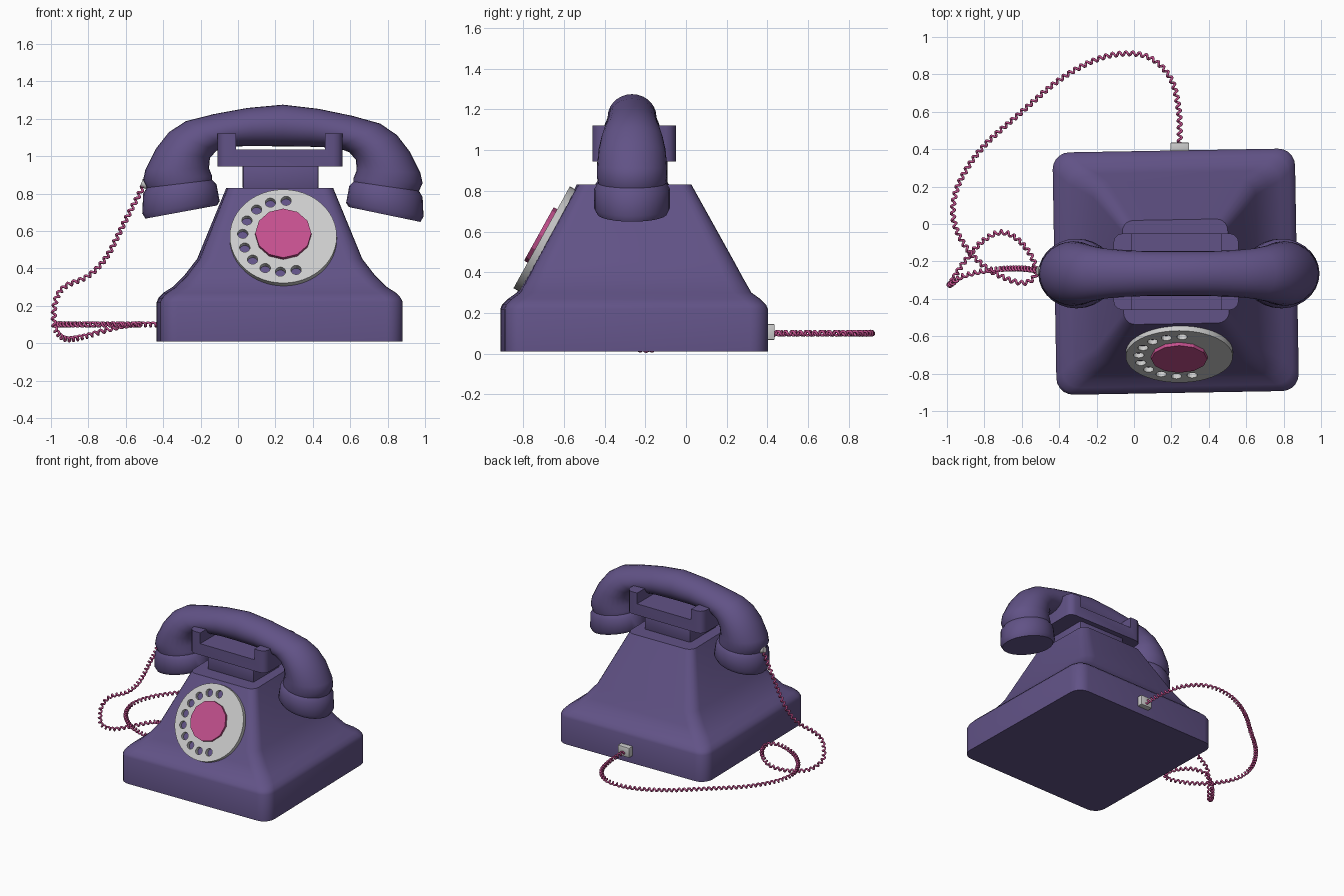
import bpy, bmesh, math
from mathutils import Vector, Matrix

if "Cube" in bpy.data.objects:
    bpy.data.objects.remove(bpy.data.objects["Cube"])

CX, CY = 0.235, -0.255          # axis of the telephone body


def material(name, rgb):
    m = bpy.data.materials.new(name)
    m.diffuse_color = (*rgb, 1)
    m.use_nodes = True
    m.node_tree.nodes["Principled BSDF"].inputs["Base Color"].default_value = m.diffuse_color
    return m


PURPLE = material("purple", (0.12, 0.085, 0.24))
PINK = material("pink", (0.55, 0.08, 0.27))


def finish(name, bm, mat=None, angle=35):
    bmesh.ops.recalc_face_normals(bm, faces=bm.faces)
    me = bpy.data.meshes.new(name)
    bm.to_mesh(me)
    bm.free()
    ob = bpy.data.objects.new(name, me)
    bpy.context.collection.objects.link(ob)
    if mat:
        me.materials.append(mat)
    bpy.ops.object.select_all(action='DESELECT')
    ob.select_set(True)
    bpy.context.view_layer.objects.active = ob
    if angle:
        bpy.ops.object.shade_smooth_by_angle(angle=math.radians(angle))
    return ob


def loft(name, rings, mat, angle=35):
    bm = bmesh.new()
    vr = [[bm.verts.new(p) for p in r] for r in rings]
    n = len(vr[0])
    for a, b in zip(vr, vr[1:]):
        for i in range(n):
            bm.faces.new((a[i], a[(i + 1) % n], b[(i + 1) % n], b[i]))
    bm.faces.new(vr[0])
    bm.faces.new(vr[-1])
    return finish(name, bm, mat, angle)


def rounded_rect(hx, hy, r, z, seg=5):
    pts = []
    for k, (sx, sy) in enumerate([(1, 1), (-1, 1), (-1, -1), (1, -1)]):
        for i in range(seg + 1):
            t = math.pi / 2 * (k + i / seg)
            pts.append(Vector((sx * (hx - r) + r * math.cos(t),
                               sy * (hy - r) + r * math.sin(t), z)))
    return pts


def box(name, lo, hi, mat=None, bevel=0.0):
    bm = bmesh.new()
    lo, hi = Vector(lo), Vector(hi)
    bmesh.ops.create_cube(bm, size=1, matrix=Matrix.Translation((lo + hi) / 2)
                          @ Matrix.Diagonal((*(hi - lo), 1)))
    if bevel:
        bmesh.ops.bevel(bm, geom=bm.edges[:], offset=bevel, segments=2,
                        affect='EDGES', profile=0.5)
    return finish(name, bm, mat)


def cylinder(bm, r, z0, z1, sides, mat=Matrix(), x=0, y=0):
    bmesh.ops.create_cone(bm, cap_ends=True, segments=sides, radius1=r, radius2=r,
                          depth=z1 - z0,
                          matrix=mat @ Matrix.Translation((x, y, (z0 + z1) / 2)))


# Body: flared shell, half width in x, half depth in y, corner radius, height
body = loft("body", [rounded_rect(*s) for s in [
    (.648, .648, .09, .01), (.648, .648, .09, .22), (.638, .638, .09, .242),
    (.615, .612, .09, .268), (.565, .568, .09, .30), (.500, .532, .09, .365),
    (.435, .487, .085, .45), (.282, .278, .06, .83)]], PURPLE)
body.matrix_world = Matrix.Translation((CX - .012, CY, 0)) @ Matrix.Rotation(math.radians(1), 4, 'Z')

# Neck under the cradle
box("neck", (.025, -.42, .82), (.43, -.09, .96), PURPLE, .012)

# Cradle: U profile extruded front to back, outer corners rounded
profile = [(-.11, .945), (.56, .945), (.56, 1.12), (.465, 1.12),
           (.465, 1.035), (-.01, 1.035), (-.01, 1.12), (-.11, 1.12)]
bm = bmesh.new()
face = bm.faces.new([bm.verts.new((x, -.46, z)) for x, z in profile])
ext = bmesh.ops.extrude_face_region(bm, geom=[face])
bmesh.ops.translate(bm, vec=(0, .41, 0),
                    verts=[v for v in ext["geom"] if isinstance(v, bmesh.types.BMVert)])
corners = [e for e in bm.edges
           if abs(e.verts[0].co.z - e.verts[1].co.z) > .15]
bmesh.ops.bevel(bm, geom=corners, offset=.05, segments=3, affect='EDGES', profile=.5)
finish("cradle", bm, PURPLE)

# Handset: outer point, inner point and half depth of each section, then mirrored
half = [((-.495, .657), (-.112, .732), .172), ((-.512, .685), (-.098, .755), .186),
        ((-.507, .79), (-.115, .845), .186), ((-.488, .822), (-.138, .868), .168),
        ((-.507, .865), (-.138, .888), .173), ((-.495, .92), (-.155, .93), .172),
        ((-.44, 1.03), (-.15, .985), .165), ((-.37, 1.12), (-.115, 1.025), .15),
        ((-.28, 1.18), (-.06, 1.045), .135), ((-.13, 1.22), (.02, 1.05), .124),
        ((.05, 1.255), (.1, 1.052), .12)]


def flip(p):
    return (.48 - p[0], p[1])


sections = half + [((.24, 1.275), (.24, 1.052), .12)]
sections += [(flip(o), flip(i), w) for o, i, w in reversed(half)]
rings = []
for o, i, w in sections:
    ring = []
    for k in range(28):
        t = 2 * math.pi * k / 28
        x = (o[0] + i[0]) / 2 + (o[0] - i[0]) / 2 * math.cos(t)
        z = (o[1] + i[1]) / 2 + (o[1] - i[1]) / 2 * math.cos(t)
        ring.append((x, -.265 + w * math.sin(t), z - (x - .24) * .012))
    rings.append(ring)
loft("handset", rings, PURPLE, 40)

# Dial plate with ten finger holes, lying on the sloped front
slope = Matrix.Translation((.242, -.683, .557)) @ Matrix.Rotation(math.radians(61), 4, 'X')
bm = bmesh.new()
cylinder(bm, .286, -.008, .03, 48, slope)
dial = finish("dial_plate", bm)
bm = bmesh.new()
for k in range(10):
    t = math.radians(86 + 22.5 * k)
    cylinder(bm, .028, -.05, .08, 14, slope, .217 * math.cos(t), .217 * math.sin(t))
cutter = finish("finger_hole_cutter", bm, None, 0)
cutter.hide_render = True
cutter.hide_set(True)
cut = dial.modifiers.new("finger_holes", 'BOOLEAN')
cut.object, cut.operation, cut.solver = cutter, 'DIFFERENCE', 'EXACT'

# Dial hub, a faceted twelve-sided disc
bm = bmesh.new()
cylinder(bm, .15, .02, .05, 12, slope, 0, .008)
finish("dial_hub", bm, PINK, 0)

# Cord sockets on the body and the handset
box("body_socket", (.195, .38, .068), (.295, .435, .145), None, .004)
bm = bmesh.new()
cylinder(bm, .022, -.02, .02, 16, Matrix.Translation((-.498, -.25, .85))
         @ Matrix.Rotation(math.radians(-70), 4, 'Y'))
finish("handset_socket", bm)

# Cord: a spline through the path points, wound into a fine coil
path = [Vector(p) for p in [
    (.245, .42, .1), (.24, .6, .1), (.2, .77, .1), (.1, .88, .1), (-.03, .912, .1),
    (-.2, .88, .1), (-.4, .77, .1), (-.6, .6, .1), (-.8, .42, .1), (-.92, .25, .1),
    (-.967, .1, .1), (-.95, -.03, .1), (-.87, -.16, .1), (-.75, -.26, .1),
    (-.6, -.315, .1), (-.527, -.27, .1), (-.55, -.17, .1), (-.63, -.075, .09),
    (-.72, -.045, .065), (-.82, -.1, .035), (-.92, -.22, .022), (-.975, -.31, .07),
    (-.985, -.325, .15), (-.97, -.315, .24), (-.92, -.28, .305), (-.8, -.25, .36),
    (-.7, -.24, .465), (-.6, -.238, .66), (-.5, -.25, .85)]]
ext = [2 * path[0] - path[1]] + path + [2 * path[-1] - path[-2]]
dense = []
for a, b, c, d in zip(ext, ext[1:], ext[2:], ext[3:]):
    for k in range(60):
        t = k / 60
        dense.append(.5 * (2 * b + (c - a) * t + (2 * a - 5 * b + 4 * c - d) * t * t
                           + (3 * b - a - 3 * c + d) * t ** 3))
coil, dist, since = [], 0, 1
side = Vector((0, 0, 1))
for p, q in zip(dense, dense[1:]):
    step = (q - p).length
    tan = (q - p).normalized()
    side = (side - tan * side.dot(tan)).normalized()
    since += step
    dist += step
    if since >= .0025:
        since = 0
        t = 2 * math.pi * dist / .036
        coil.append(p + .0105 * (side * math.cos(t) + tan.cross(side) * math.sin(t)))
cu = bpy.data.curves.new("cord", 'CURVE')
cu.dimensions = '3D'
cu.bevel_depth, cu.bevel_resolution = .007, 1
cu.use_fill_caps = True
sp = cu.splines.new('POLY')
sp.points.add(len(coil) - 1)
for pt, p in zip(sp.points, coil):
    pt.co = (*p, 1)
cu.materials.append(PINK)
cord = bpy.data.objects.new("cord", cu)
bpy.context.collection.objects.link(cord)
bpy.ops.object.select_all(action='DESELECT')
cord.select_set(True)
bpy.context.view_layer.objects.active = cord
bpy.ops.object.convert(target='MESH')
